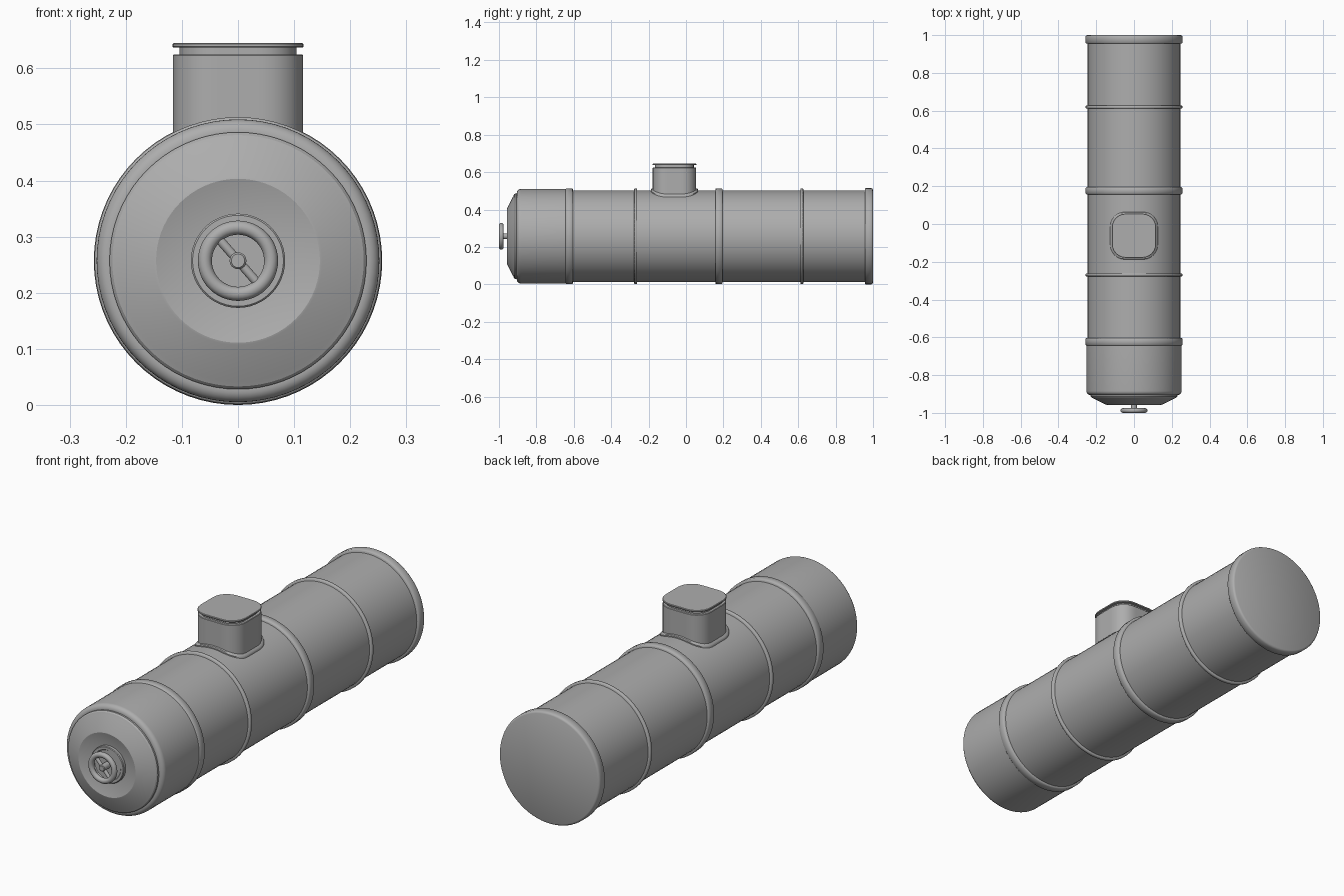
import bpy, bmesh, math
from mathutils import Vector, Matrix

if "Cube" in bpy.data.objects:
    bpy.data.objects.remove(bpy.data.objects["Cube"])

CZ = 0.257          # height of the tank axis
R_BODY = 0.245
R_BAND = 0.256
STACK_Y = -0.062

grey = bpy.data.materials.new("mid grey")
grey.diffuse_color = (0.42, 0.42, 0.42, 1)
grey.use_nodes = True
grey.node_tree.nodes["Principled BSDF"].inputs["Base Color"].default_value = grey.diffuse_color


def finish(name, bm, angle=32):
    bmesh.ops.remove_doubles(bm, verts=bm.verts, dist=1e-5)
    bmesh.ops.recalc_face_normals(bm, faces=bm.faces)
    me = bpy.data.meshes.new(name)
    bm.to_mesh(me)
    bm.free()
    me.materials.append(grey)
    ob = bpy.data.objects.new(name, me)
    bpy.context.collection.objects.link(ob)
    bpy.ops.object.select_all(action='DESELECT')
    ob.select_set(True)
    bpy.context.view_layer.objects.active = ob
    bpy.ops.object.shade_smooth_by_angle(angle=math.radians(angle))
    return ob


def skin(bm, rings, wrap=False):
    n = len(rings[0])
    pairs = list(zip(rings, rings[1:] + rings[:1])) if wrap else list(zip(rings, rings[1:]))
    for a, b in pairs:
        for i in range(n):
            j = (i + 1) % n
            bm.faces.new((a[i], a[j], b[j], b[i]))


def lathe(name, profile, seg=72, closed=False, angle=32):
    """Spin (radius, y) points around the tank axis."""
    bm = bmesh.new()
    rings = [[bm.verts.new((r * math.cos(2 * math.pi * i / seg), y,
                            CZ + r * math.sin(2 * math.pi * i / seg)))
              for i in range(seg)] for r, y in profile]
    skin(bm, rings, closed)
    return finish(name, bm, angle)


def band(name, y0, y1, r=R_BAND, b=0.004):
    i = R_BODY - 0.01
    lathe(name, [(i, y0), (r - b, y0), (r, y0 + b), (r, y1 - b), (r - b, y1), (i, y1)], angle=50)


# Tank shell
lathe("tank_body", [(0, -0.62), (R_BODY, -0.62), (R_BODY, 0.98), (0, 0.98)])

# Front cap: rounded shoulder, stepped lip, cone and sunken dish
shoulder = [(0.231 + 0.021 * math.cos(a), -0.884 - 0.021 * math.sin(a))
            for a in [math.pi / 2 * k / 6 for k in range(7)]]
lathe("front_cap", [(0.24, -0.61), (0.252, -0.61)] + shoulder +
      [(0.229, -0.905), (0.229, -0.913), (0.224, -0.919), (0.215, -0.923), (0.150, -0.956),
       (0.146, -0.957), (0.084, -0.940), (0, -0.940)], angle=25)

# Hoops
band("front_hoop", -0.643, -0.604)
band("middle_hoop", 0.157, 0.195)
for k, y in enumerate((-0.269, 0.619)):
    band(f"thin_hoop_{k + 1}", y - 0.008, y + 0.008, b=0.003)

# Rear end plate with rolled rim
lathe("rear_plate", [(0.235, 0.956), (0.253, 0.956), (0.257, 0.960), (0.257, 0.991),
                     (0.254, 0.997), (0.248, 1.0), (0, 1.0)], angle=50)

# Handle boss, shaft and wheel
lathe("handle_boss", [(0.084, -0.935), (0.084, -0.953), (0.081, -0.956),
                      (0.070, -0.956), (0.067, -0.952), (0, -0.952)], seg=48)
lathe("handle_shaft", [(0.015, -0.945), (0.015, -0.994), (0.012, -0.997), (0, -0.997)], seg=24)
lathe("handle_wheel", [(0.059 + 0.0125 * math.cos(2 * math.pi * k / 12),
                        -0.9875 + 0.0125 * math.sin(2 * math.pi * k / 12))
                       for k in range(12)], seg=48, closed=True, angle=60)

# Diagonal handle bar
bm = bmesh.new()
bmesh.ops.create_cone(bm, cap_ends=True, segments=16, radius1=0.008, radius2=0.008, depth=0.108)
direction = Vector((0.66, 0, -0.75)).normalized()
bm.transform(Matrix.Translation((0, -0.986, CZ)) @ direction.to_track_quat('Z', 'Y').to_matrix().to_4x4())
finish("handle_bar", bm)


def outline(h, rad, corner=6, side=8):
    """Rounded square of half width h, with subdivided sides."""
    pts = []
    for q in range(4):
        c, s = [(1, 0), (0, 1), (-1, 0), (0, -1)][q]
        e = h - rad
        local = [(h, -e + 2 * e * k / side) for k in range(side)]
        local += [(e + rad * math.cos(math.pi / 2 * k / corner),
                   e + rad * math.sin(math.pi / 2 * k / corner)) for k in range(corner)]
        pts += [(x * c - y * s, x * s + y * c) for x, y in local]
    return pts


def loft(name, levels, saddle=False, cap=True):
    """Stack rounded squares (half width, z); saddle z is measured off the tank surface."""
    bm = bmesh.new()
    rings = []
    for h, z in levels:
        ring = []
        for x, y in outline(h, h * 0.62):
            base = CZ + math.sqrt(R_BODY ** 2 - x * x) if saddle else 0
            ring.append(bm.verts.new((x, STACK_Y + y, base + z)))
        rings.append(ring)
    skin(bm, rings)
    if cap:
        bm.faces.new(rings[-1])
    finish(name, bm)


# Filler neck, groove, lid and saddle collar
loft("filler_neck", [(0.116, 0.42), (0.116, 0.623), (0.114, 0.625), (0.104, 0.625)])
loft("lid_groove", [(0.104, 0.60), (0.104, 0.640)])
loft("lid", [(0.100, 0.637), (0.115, 0.637), (0.117, 0.639), (0.117, 0.643), (0.115, 0.645)])
loft("neck_collar", [(0.126, -0.01), (0.126, 0.005), (0.123, 0.009), (0.114, 0.011)],
     saddle=True, cap=False)
